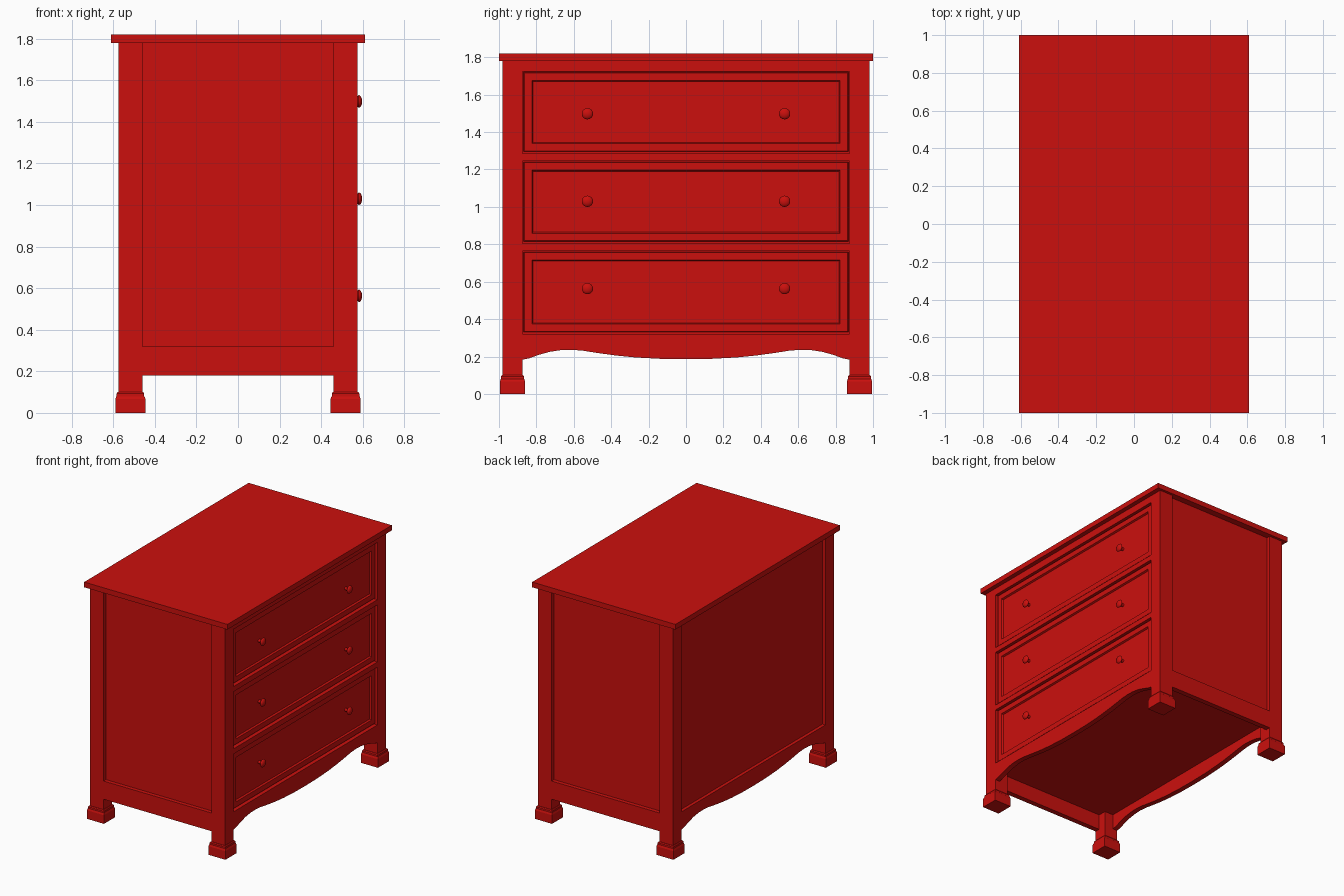
import bpy, bmesh, math

if "Cube" in bpy.data.objects:
    bpy.data.objects.remove(bpy.data.objects["Cube"])

red = bpy.data.materials.new("red_paint")
red.diffuse_color = (0.6, 0.005, 0.004, 1)
red.use_nodes = True
red.node_tree.nodes["Principled BSDF"].inputs["Base Color"].default_value = red.diffuse_color

X, Y = 0.575, 0.98          # outer faces of the case
PX, PY = 0.46, 0.875        # inner faces of the posts
FLOOR, TOP = 0.32, 1.78


def finish(bm, name):
    bmesh.ops.recalc_face_normals(bm, faces=bm.faces)
    me = bpy.data.meshes.new(name)
    bm.to_mesh(me)
    bm.free()
    me.materials.append(red)
    ob = bpy.data.objects.new(name, me)
    bpy.context.collection.objects.link(ob)
    return ob


def loft(name, rings):
    """Skin a list of closed rings and cap both ends."""
    bm = bmesh.new()
    rs = [[bm.verts.new(p) for p in r] for r in rings]
    n = len(rs[0])
    for a, b in zip(rs, rs[1:]):
        for i in range(n):
            j = (i + 1) % n
            bm.faces.new((a[i], a[j], b[j], b[i]))
    bm.faces.new(rs[0])
    bm.faces.new(rs[-1])
    return finish(bm, name)


def rect(x0, x1, y0, y1, z):
    return [(x0, y0, z), (x1, y0, z), (x1, y1, z), (x0, y1, z)]


def box(name, x0, x1, y0, y1, z0, z1):
    return loft(name, [rect(x0, x1, y0, y1, z0), rect(x0, x1, y0, y1, z1)])


# Top slab
box("top", -0.61, 0.61, -1, 1, TOP, 1.82)

# Corner posts and stepped feet
FOOT = [(0.015, 0), (0.015, 0.066), (0.011, 0.078), (0.009, 0.08), (0.009, 0.093), (0.004, 0.1)]
for sx in (-1, 1):
    for sy in (-1, 1):
        box("corner_post", sx * PX, sx * X, sy * PY, sy * Y, 0.1, TOP)
        loft("foot", [rect(sx * (PX - o), sx * (X + o), sy * (PY - o), sy * (Y + o), z)
                      for o, z in FOOT])

# Recessed side panels with straight lower rails
for s in (-1, 1):
    box("side_panel", -PX, PX, s * 0.93, s * 0.95, 0.30, TOP)
    box("side_rail", -PX, PX, s * 0.94, s * Y, 0.18, FLOOR)

# Recessed back panel and case floor
box("back_panel", -0.55, -0.53, -PY, PY, 0.30, TOP)
box("case_floor", -0.545, 0.545, -0.945, 0.945, 0.30, 0.315)

# Scalloped aprons, front and back
HALF = [(0.875, 0.183), (0.84, 0.19), (0.79, 0.208), (0.73, 0.225), (0.67, 0.234), (0.61, 0.236),
        (0.55, 0.231), (0.48, 0.22), (0.38, 0.206), (0.27, 0.195), (0.14, 0.188)]
wave = [(-y, z) for y, z in HALF] + [(0, 0.186)] + HALF[::-1]
outline = wave + [(PY, FLOOR), (-PY, FLOOR)]
for s, name in ((1, "front_apron"), (-1, "back_apron")):
    loft(name, [[(s * x, y, z) for y, z in outline] for x in (X - 0.04, X)])

# Rails between the drawers
for z0, z1 in ((0.765, 0.805), (1.245, 1.285), (1.725, TOP)):
    box("front_rail", 0.535, X, -PY, PY, z0, z1)

# Knob profile: radius, distance outward
KNOB = [(0.012, 0.535), (0.012, 0.571), (0.024, 0.574), (0.03, 0.580),
        (0.03, 0.584), (0.025, 0.590), (0.015, 0.595), (0.005, 0.597)]


def drawer_ring(inset, x, z0, z1):
    y = 0.868 - inset
    return [(x, -y, z0 + inset), (x, y, z0 + inset), (x, y, z1 - inset), (x, -y, z1 - inset)]


# Drawers with a sunken centre panel and two knobs
for z0, z1, kz in ((0.33, 0.76, 0.563), (0.815, 1.24, 1.03), (1.295, 1.72, 1.498)):
    box("drawer_backing", 0.51, 0.536, -PY, PY, z0 - 0.012, z1 + 0.006)
    loft("drawer_front", [drawer_ring(i, x, z0, z1) for i, x in
                          ((0, 0.52), (0, 0.557), (0.004, 0.561), (0.044, 0.561), (0.05, 0.548))])
    for ky in (-0.527, 0.527):
        k = loft("drawer_knob", [[(x, ky + r * math.cos(a), kz + r * math.sin(a))
                                  for a in (i * math.tau / 24 for i in range(24))]
                                 for r, x in KNOB])
        bpy.ops.object.select_all(action='DESELECT')
        k.select_set(True)
        bpy.context.view_layer.objects.active = k
        bpy.ops.object.shade_smooth_by_angle(angle=math.radians(40))
